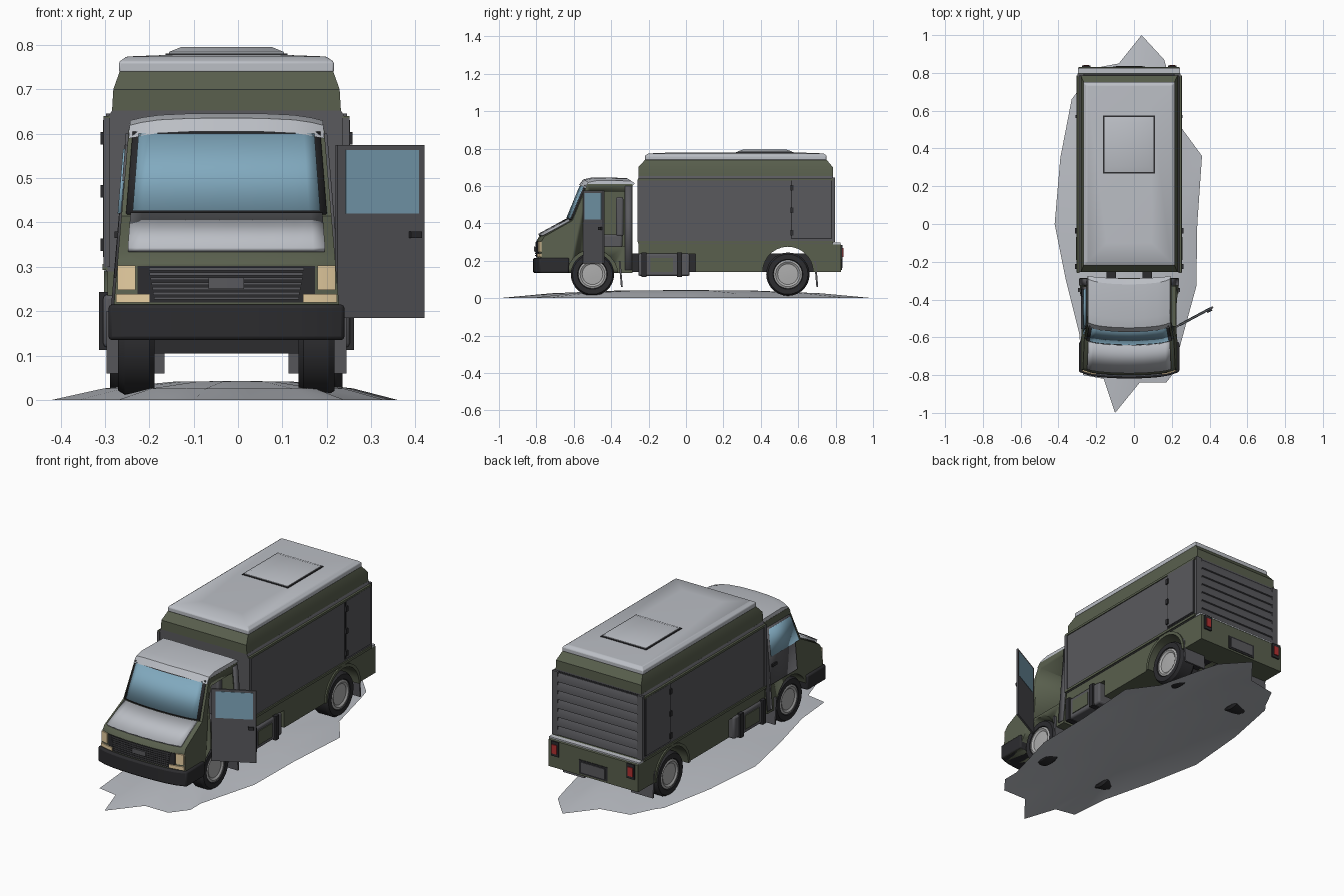
import bpy, bmesh, math
from mathutils import Vector

if "Cube" in bpy.data.objects:
    bpy.data.objects.remove(bpy.data.objects["Cube"])

CX = -0.026  # truck centre line (the open door sticks out on +x)

def material(name, r, g, b):
    m = bpy.data.materials.new(name)
    m.diffuse_color = (r, g, b, 1)
    m.use_nodes = True
    m.node_tree.nodes["Principled BSDF"].inputs["Base Color"].default_value = m.diffuse_color
    return m

LIGHT = material("light_panel", .50, .52, .56)
GREY = material("dark_grey", .10, .10, .11)
GREEN = material("dark_olive", .10, .115, .075)
BLACK = material("black", .025, .025, .028)
GLASS = material("glass", .22, .40, .52)
LAMP = material("lamp", .80, .62, .36)
RED = material("red_lamp", .45, .03, .03)
HUB = material("hub", .42, .42, .42)

def make(name, verts, faces, mat=None, bevel=0, shift=CX, thick=0):
    bm = bmesh.new()
    vs = [bm.verts.new((x + shift, y, z)) for x, y, z in verts]
    for f in faces:
        bm.faces.new([vs[i] for i in f])
    bmesh.ops.remove_doubles(bm, verts=bm.verts, dist=1e-5)
    bmesh.ops.recalc_face_normals(bm, faces=bm.faces)
    me = bpy.data.meshes.new(name)
    bm.to_mesh(me)
    bm.free()
    for p in me.polygons:
        p.use_smooth = True
    me.set_sharp_from_angle(angle=math.radians(30))
    if mat:
        me.materials.append(mat)
    ob = bpy.data.objects.new(name, me)
    bpy.context.collection.objects.link(ob)
    if thick:
        s = ob.modifiers.new("thickness", 'SOLIDIFY')
        s.thickness, s.offset = thick, 0
    if bevel:
        b = ob.modifiers.new("bevel", 'BEVEL')
        b.width, b.segments, b.limit_method = bevel, 2, 'ANGLE'
    return ob

def rings(name, loops, mat, caps=True, closed=False, **kw):
    """Skin equal-length vertex loops."""
    n, k = len(loops[0]), len(loops)
    faces = []
    for j in range(k if closed else k - 1):
        a, b = j * n, (j + 1) % k * n
        faces += [(a + i, a + (i + 1) % n, b + (i + 1) % n, b + i) for i in range(n)]
    if caps and not closed:
        faces += [tuple(range(n)), tuple(range((k - 1) * n, k * n))]
    return make(name, [v for l in loops for v in l], faces, mat, **kw)

def prism(name, prof, axis, a, b, mat, **kw):
    put = {'x': lambda p, d: (d, p[0], p[1]), 'y': lambda p, d: (p[0], d, p[1]),
           'z': lambda p, d: (p[0], p[1], d)}[axis]
    return rings(name, [[put(p, d) for p in prof] for d in (a, b)], mat, **kw)

def box(name, x0, x1, y0, y1, z0, z1, mat, **kw):
    return prism(name, [(x0, y0), (x1, y0), (x1, y1), (x0, y1)], 'z', z0, z1, mat, **kw)

def pair(name, x0, x1, *a, **kw):
    box("right_" + name, x0, x1, *a, **kw)
    box("left_" + name, -x1, -x0, *a, **kw)

def tiers(name, levels, mat, **kw):
    """Stacked rectangles (half width, y0, y1, z)."""
    return rings(name, [[(-h, a, z), (h, a, z), (h, b, z), (-h, b, z)] for h, a, b, z in levels], mat, **kw)

def lathe(name, prof, y, z, side, mat, n=28):
    loops = [[(side * x, y + r * math.cos(t), z + r * math.sin(t)) for r, x in prof]
             for t in (i * 2 * math.pi / n for i in range(n))]
    return rings(name, loops, mat, closed=True)

# Cab shape: width falls with height, front bulges in plan
BULGE = .028
T = [-1, -.88, -.7, -.35, 0, .35, .7, .88, 1]
def half(z): return .272 - .085 * z
def bulge(t): return BULGE * (.6 * t * t + .4 * t ** 6)

def loft(name, prof, mat, crown=0, grow=0, **kw):
    loops = [[(t * (half(z) + grow), y + w * bulge(t), z - w * crown * t ** 4) for y, z, w in prof] for t in T]
    return rings(name, loops, mat, **kw)

def patch(name, lo, hi, tm, off, mat):
    """Raised panel following the curved cab front."""
    d = Vector((hi[1] - lo[1], lo[0] - hi[0])).normalized() * off
    verts = [(t * tm * half(z), y - d.x + bulge(t * tm), z - d.y if d.y < 0 else z + d.y)
             for t in T for y, z in (lo, hi)]
    faces = [(2 * i, 2 * i + 2, 2 * i + 3, 2 * i + 1) for i in range(len(T) - 1)]
    return make(name, verts, faces, mat, thick=.012)

def nose(name, x0, x1, z0, z1, out, mat, back=None, **kw):
    """Strip following the nose in plan."""
    xs = [x0 + (x1 - x0) * i / 10 for i in range(11)]
    front = [(x, -.80 - out + bulge(x / .25)) for x in xs]
    rear = [(x1, back), (x0, back)] if back else [(x, y + out + .015) for x, y in reversed(front)]
    return prism(name, front + rear, 'z', z0, z1, mat, **kw)

def cab_side(name, side, pts, mat, off=.002):
    return make(name, [(side * (half(z) + off), y, z) for y, z in pts], [tuple(range(len(pts)))], mat, thick=.008)

# Ground mound
edge = [(-.42, 0), (-.39, .35), (-.33, .66), (-.30, .70), (-.24, .82), (-.08, .85), (.04, 1), (.16, .87),
        (.18, .80), (.25, .51), (.36, .36), (.335, 0), (.33, -.33), (.24, -.66), (.24, -.75), (.17, -.84),
        (.03, -.84), (-.10, -1), (-.16, -.82), (-.27, -.80), (-.29, -.58), (-.36, -.3)]
n = len(edge)
gv = [(x * s, y * s, z) for s, z in ((1, 0), (.72, .026), (.35, .041)) for x, y in edge] + [(0, 0, .043)]
gf = [(j * n + i, j * n + (i + 1) % n, (j + 1) * n + (i + 1) % n, (j + 1) * n + i) for j in (0, 1) for i in range(n)]
gf += [(2 * n + i, 2 * n + (i + 1) % n, 3 * n) for i in range(n)]
make("ground_mound", gv, gf, LIGHT, shift=0)

# Cab body with wheel arches and open doorway
cab = loft("cab", [(-.285, .135, 0), (-.285, .61, 0), (-.555, .61, 1), (-.635, .415, 1), (-.785, .33, 1),
                   (-.80, .305, 1), (-.80, .135, 1)], GREEN)
arch = [(-.5 + .135 * math.cos(i * math.pi / 12), .125 + .135 * math.sin(i * math.pi / 12)) for i in range(24)]
doorway = [(-.54, .275), (-.33, .275), (-.33, .57), (-.51, .57), (-.54, .50)]
cutters = [prism("right_arch_cutter", arch, 'x', .13, .4, BLACK), prism("left_arch_cutter", arch, 'x', -.4, -.13, BLACK),
           prism("doorway_cutter", doorway, 'x', -.2, .4, BLACK)]
for c in cutters:
    m = cab.modifiers.new("cut", 'BOOLEAN')
    m.operation, m.object, m.solver = 'DIFFERENCE', c, 'EXACT'
    c.hide_render = True
    c.hide_set(True)
for side, s in (("right", 1), ("left", -1)):
    box(side + "_seat_base", s * .04, s * .17, -.47, -.34, .27, .34, GREY, bevel=.01)
    box(side + "_seat_back", s * .04, s * .17, -.375, -.335, .33, .54, GREY, bevel=.01)
loft("cab_roof", [(-.288, .60, 0), (-.288, .622, .5), (-.32, .643, 1), (-.50, .646, 1), (-.55, .635, 1),
                  (-.572, .605, 1)], LIGHT, crown=.016)
patch("windshield_frame", (-.633, .418), (-.557, .602), .95, .001, BLACK)
patch("windshield", (-.630, .424), (-.559, .596), .89, .005, GLASS)
patch("hood", (-.785, .333), (-.640, .412), .91, .006, LIGHT)
for s, side in ((1, "right"), (-1, "left")):
    cab_side(side + "_cab_rear_panel", s, [(-.325, .15), (-.288, .15), (-.288, .6), (-.325, .6)], GREY)
cab_side("left_door", -1, [(-.555, .275), (-.33, .275), (-.33, .575), (-.525, .575), (-.555, .52)], GREY, .001)
cab_side("left_window", -1, [(-.585, .42), (-.345, .42), (-.345, .565), (-.527, .565)], GLASS, .005)
box("left_door_handle", -.252, -.235, -.385, -.345, .365, .38, BLACK)

# Open right door
h, d = Vector((.222, -.545)), Vector((.196, .105))
nrm = Vector((d.y, -d.x)).normalized()
def leaf(name, s0, s1, z0, z1, o0, o1, mat):
    pts = [h + d * s0 + nrm * o0, h + d * s1 + nrm * o0, h + d * s1 + nrm * o1, h + d * s0 + nrm * o1]
    prism(name, pts, 'z', z0, z1, mat, shift=0)
leaf("open_door", 0, 1, .185, .575, -.005, .005, GREY)
leaf("open_door_window", .09, .93, .42, .563, -.007, .007, GLASS)
leaf("open_door_handle", .82, .95, .365, .38, .004, .014, BLACK)

# Nose: bumper, grille, lamps
nose("front_bumper", -.266, .266, .135, .215, .018, BLACK, back=-.625, bevel=.008)
nose("grille_back", -.20, .20, .22, .302, .002, BLACK)
for i in range(7):
    nose(f"grille_slat_{i}", -.175 + .002 * (6 - i), .175 - .002 * (6 - i), .226 + i * .011, .232 + i * .011, .008, GREY)
nose("grille_plate", -.04, .04, .25, .276, .012, GREY)
for s, side in ((1, "right"), (-1, "left")):
    nose(side + "_headlight", s * .205, s * .246, .248, .303, .006, LAMP)
    nose(side + "_indicator", s * .172, s * .249, .22, .239, .007, LAMP)

# Cargo box and roof
tiers("cargo_box", [(.272, -.255, .785, .29), (.272, -.255, .785, .63), (.258, -.255, .785, .652)], GREY)
tiers("upper_band", [(.258, -.255, .785, .65), (.255, -.255, .785, .70), (.24, -.217, .75, .742)], GREEN)
tiers("cargo_roof", [(.242, -.22, .752, .738), (.242, -.22, .752, .762), (.225, -.20, .735, .774),
                     (.12, -.1, .63, .778)], LIGHT, bevel=.004)
box("hatch_seal", -.137, .137, .268, .574, .77, .781, BLACK)
tiers("roof_hatch", [(.13, .275, .567, .775), (.13, .275, .567, .784), (.103, .305, .537, .795)], LIGHT)
pair("lower_trim", .268, .279, -.257, .787, .293, .306, GREEN)
pair("upper_trim", .262, .277, -.257, .787, .628, .640, GREEN)
pair("front_corner_post", .262, .277, -.259, -.24, .30, .635, GREY)

# Side service doors with hinges
pair("service_door_frame", .27, .2745, .562, .780, .315, .638, BLACK)
pair("service_door", .27, .278, .568, .774, .322, .631, GREY)
for i, z in enumerate((.35, .47, .59)):
    pair(f"service_hinge_{i}", .272, .284, .560, .576, z - .014, z + .014, BLACK)

# Rear roller shutter
box("shutter_back", -.24, .24, .78, .787, .30, .645, BLACK)
for i in range(7):
    z = .303 + i * .048
    prism(f"shutter_slat_{i}", [(.78, z), (.797, z), (.797, z + .026), (.789, z + .046), (.78, z + .046)],
          'x', -.238, .238, GREY)
pair("shutter_post", .238, .272, .78, .797, .30, .645, GREY)

# Skirt with rear wheel arch
arc = [(.545 - .135 * math.cos(i * math.pi / 14), .14 + .135 * math.sin(i * math.pi / 14)) for i in range(15)]
prism("skirt", [(-.255, .30), (-.255, .235), (.05, .235), (.05, .14)] + arc +
      [(.83, .14), (.83, .285), (.82, .295), (.785, .30)], 'x', -.268, .268, GREEN)
lip = [(.545 + (y - .545) * 1.12, .14 + (z - .14) * 1.12) for y, z in reversed(arc)]
box("rear_step", -.27, .27, .785, .825, .288, .298, LIGHT)
box("plate_recess", -.085, .085, .825, .833, .15, .225, BLACK)
box("plate", -.07, .07, .825, .836, .16, .215, GREY)
pair("tail_light_housing", .205, .25, .825, .838, .205, .285, BLACK)
pair("tail_light", .213, .242, .83, .843, .22, .268, RED)

# Underside, tanks and flaps
pair("chassis_rail", .07, .12, -.74, .80, .14, .24, BLACK)
pair("tank", .16, .278, -.255, .02, .118, .238, GREY, bevel=.01)
for i, y in enumerate((-.225, -.035)):
    pair(f"tank_strap_{i}", .17, .287, y - .014, y + .014, .113, .243, BLACK)
pair("tank_lid", .27, .282, -.19, -.07, .14, .215, GREEN)

# Wheels, axles, arch lips
for end, y, out in (("front", -.5, .244), ("rear", .545, .262)):
    box(end + "_axle", -.2, .2, y - .02, y + .02, .105, .145, BLACK)
    for side, s in (("right", 1), ("left", -1)):
        lathe(f"{end}_{side}_tyre", [(.02, .162), (.105, .162), (.116, .174), (.116, out - .014), (.107, out),
                                     (.080, out), (.074, out - .014), (.02, out - .014)], y, .128, s, BLACK)
        lathe(f"{end}_{side}_hub", [(0, out - .02), (.078, out - .02), (.076, out - .004), (.066, out - .001),
                                    (.055, out - .008), (.02, out - .006), (0, out - .006)], y, .128, s, HUB)
        fy = -.36 if end == "front" else .685
        prism(f"{end}_{side}_mudflap", [(fy, .2), (fy + .01, .2), (fy + .022, .06), (fy + .012, .06)],
              'x', s * .14, s * .27, GREY)
for s, side in ((1, "right"), (-1, "left")):
    prism(side + "_arch_lip", arc + lip, 'x', s * .255, s * .276, GREEN)
